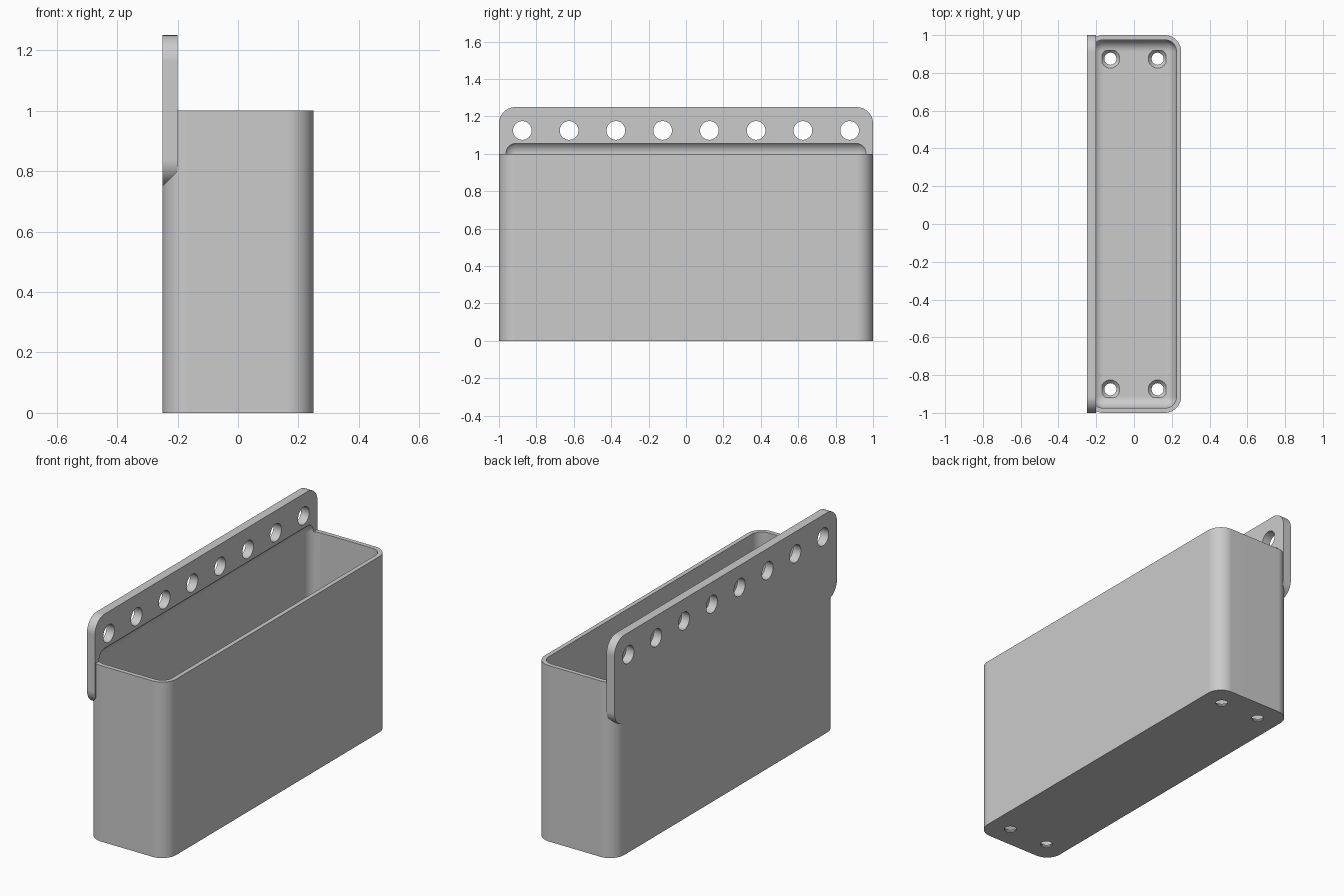
import bpy, bmesh, math
from mathutils import Matrix, Vector

cube = bpy.data.objects.get("Cube")
if cube:
    bpy.data.objects.remove(cube, do_unlink=True)

grey = bpy.data.materials.new("light grey plastic")
grey.use_nodes = True
colour = (0.6, 0.6, 0.6, 1)
grey.diffuse_color = colour
grey.node_tree.nodes["Principled BSDF"].inputs["Base Color"].default_value = colour

WALL = 0.025
RADIUS = 0.0875


def add_object(name, bm):
    bmesh.ops.recalc_face_normals(bm, faces=bm.faces)
    mesh = bpy.data.meshes.new(name)
    bm.to_mesh(mesh)
    bm.free()
    mesh.materials.append(grey)
    obj = bpy.data.objects.new(name, mesh)
    bpy.context.collection.objects.link(obj)
    return obj


def rounded_box(name, low, high, radius, axis=None):
    """Box with its edges along one axis rounded, or all edges if no axis."""
    low, high = Vector(low), Vector(high)
    bm = bmesh.new()
    bmesh.ops.create_cube(bm, size=1)
    bmesh.ops.scale(bm, vec=high - low, verts=bm.verts)
    bmesh.ops.translate(bm, vec=(low + high) / 2, verts=bm.verts)
    edges = [e for e in bm.edges if axis is None
             or abs((e.verts[0].co - e.verts[1].co)[axis]) > 1e-4]
    bmesh.ops.bevel(bm, geom=edges, offset=radius, offset_type='OFFSET',
                    segments=10, profile=0.5, affect='EDGES')
    return add_object(name, bm)


def add_cone(bm, r1, r2, depth, matrix):
    bmesh.ops.create_cone(bm, cap_ends=True, segments=40, radius1=r1,
                          radius2=r2, depth=depth, matrix=matrix)


def boolean(target, other, operation):
    mod = target.modifiers.new(other.name, 'BOOLEAN')
    mod.operation = operation
    mod.solver = 'EXACT'
    mod.object = other
    bpy.ops.object.modifier_apply(modifier=mod.name)
    bpy.data.objects.remove(other, do_unlink=True)


# Outer box and the hanging plate along its right side
bin_body = rounded_box("wall_bin", (-0.25, -1, 0), (0.25, 1, 1), RADIUS, axis=2)
plate = rounded_box("mounting_plate", (-0.25, -1, 0.75), (-0.2, 1, 1.25),
                    RADIUS, axis=0)

# Cavity with rounded edges; its top also bites into the plate
cavity = rounded_box("cavity_cutter", (-0.25 + WALL, -1 + WALL, WALL),
                     (0.25 - WALL, 1 - WALL, 1.0675), RADIUS - WALL)

# Row of holes through the plate
bm = bmesh.new()
for i in range(8):
    add_cone(bm, 0.05, 0.05, 0.2, Matrix.Translation((-0.25, -0.875 + 0.25 * i, 1.125))
             @ Matrix.Rotation(math.pi / 2, 4, 'Y'))
plate_holes = add_object("plate_hole_cutter", bm)

# Drilled floor holes and their countersinks
floor_spots = [(x, y) for x in (-0.125, 0.125) for y in (-0.875, 0.875)]
bm = bmesh.new()
for x, y in floor_spots:
    add_cone(bm, 0.032, 0.032, 0.2, Matrix.Translation((x, y, 0)))
floor_holes = add_object("floor_hole_cutter", bm)
bm = bmesh.new()
for x, y in floor_spots:
    add_cone(bm, 0.032, 0.05, 0.02, Matrix.Translation((x, y, 0.0155)))
countersinks = add_object("countersink_cutter", bm)

# Combine everything into one solid
bpy.ops.object.select_all(action='DESELECT')
bin_body.select_set(True)
bpy.context.view_layer.objects.active = bin_body
boolean(bin_body, plate, 'UNION')
for cutter in (cavity, plate_holes, floor_holes, countersinks):
    boolean(bin_body, cutter, 'DIFFERENCE')

# Smooth rounded areas while keeping flats and sharp edges crisp
bpy.ops.object.shade_smooth_by_angle(angle=math.radians(30))
normals = bin_body.modifiers.new("Weighted normals", 'WEIGHTED_NORMAL')
normals.keep_sharp = True
